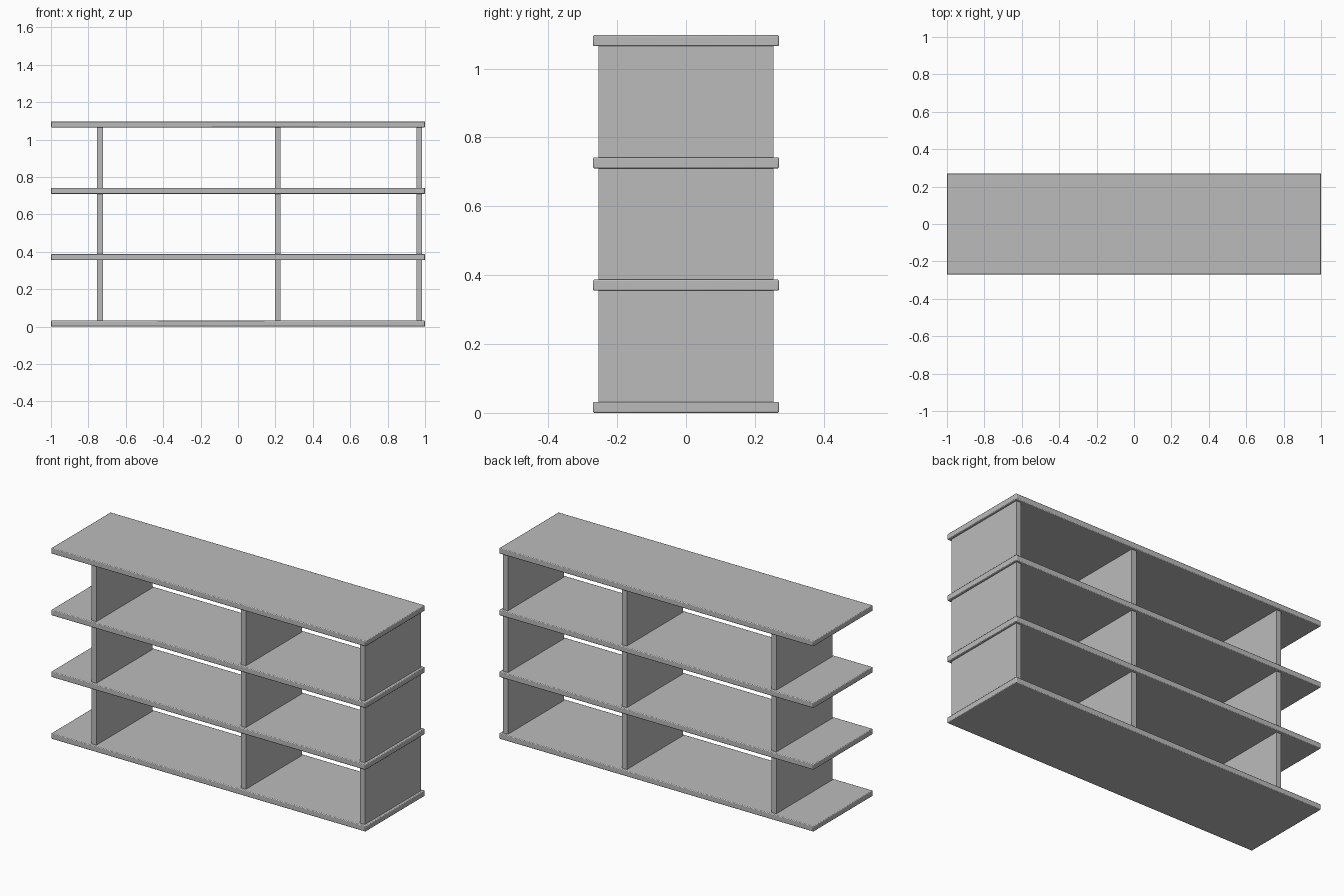
import bpy

cube = bpy.data.objects.get("Cube")
if cube:
    bpy.data.objects.remove(cube, do_unlink=True)

GREY = (0.5, 0.5, 0.5, 1)
mat = bpy.data.materials.new("plain grey")
mat.use_nodes = True
mat.diffuse_color = GREY
mat.node_tree.nodes["Principled BSDF"].inputs["Base Color"].default_value = GREY

BOARD = 0.032      # shelf thickness
PITCH = 0.355      # shelf spacing
PANEL_X = {"left_panel": 0.97, "middle_panel": 0.213, "right_panel": -0.738}


def box(name, centre, size, bevel=0):
    bpy.ops.mesh.primitive_cube_add(size=1, location=centre)
    ob = bpy.context.object
    ob.name = name
    ob.scale = size
    bpy.ops.object.transform_apply(location=False, rotation=False, scale=True)
    ob.data.materials.append(mat)
    if bevel:
        mod = ob.modifiers.new("eased edges", "BEVEL")
        mod.width = bevel
        mod.segments = 2
        bpy.ops.object.shade_smooth_by_angle()
    return ob


# Four long shelves with slightly eased edges
for i in range(4):
    box(f"shelf_{i + 1}", (0, 0, i * PITCH + BOARD / 2), (2, 0.54, BOARD), 0.004)

# Upright panels standing between each pair of shelves
for i in range(3):
    z = i * PITCH + (BOARD + PITCH) / 2
    for name, x in PANEL_X.items():
        box(f"{name}_{i + 1}", (x, 0, z), (0.03, 0.508, PITCH - BOARD))
